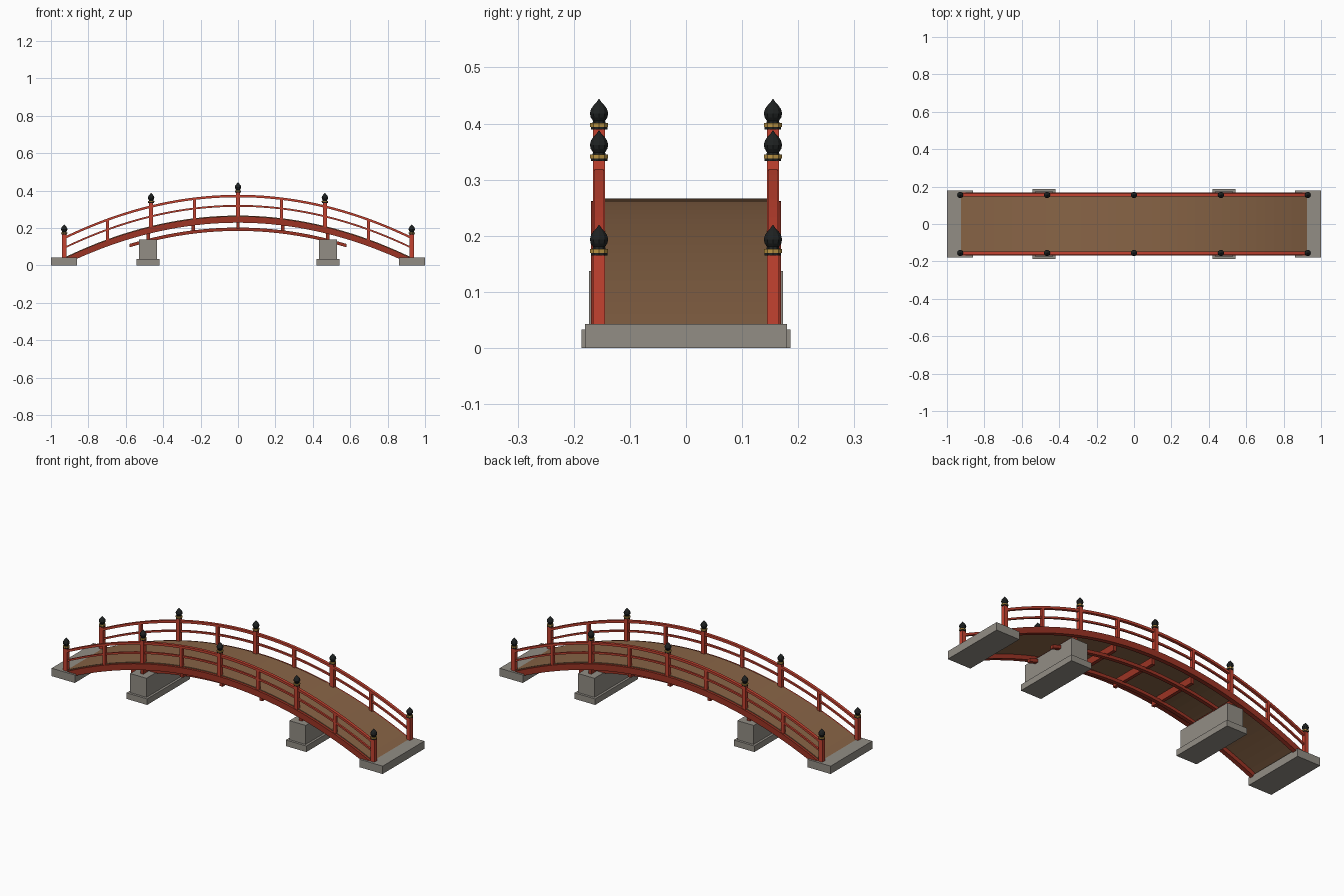
import bpy, bmesh, math

if "Cube" in bpy.data.objects:
    bpy.data.objects.remove(bpy.data.objects["Cube"])

def mat(name, r, g, b):
    lin = lambda c: ((c / 255 + 0.055) / 1.055) ** 2.4 if c > 10 else c / 255 / 12.92
    m = bpy.data.materials.new(name)
    m.diffuse_color = (lin(r), lin(g), lin(b), 1)
    m.use_nodes = True
    m.node_tree.nodes["Principled BSDF"].inputs["Base Color"].default_value = m.diffuse_color
    return m

RED = mat("vermilion", 196, 66, 48)
DARK_RED = mat("dark red", 156, 52, 36)
WOOD = mat("deck brown", 136, 100, 70)
STONE = mat("stone grey", 146, 141, 133)
BLACK = mat("black cap", 30, 33, 33)
GOLD = mat("brass", 184, 146, 66)

def arch(x):
    """Height of the walking surface along the span."""
    return 0.266 - 0.225 * (x / 0.93) ** 2

def finish(name, bm, material):
    bmesh.ops.recalc_face_normals(bm, faces=bm.faces)
    me = bpy.data.meshes.new(name)
    bm.to_mesh(me)
    bm.free()
    me.materials.append(material)
    ob = bpy.data.objects.new(name, me)
    bpy.context.collection.objects.link(ob)
    return ob

def box(name, x0, x1, y0, y1, z0, z1, material):
    bm = bmesh.new()
    bmesh.ops.create_cube(bm, size=1)
    for v in bm.verts:
        v.co = (x0 if v.co.x < 0 else x1, y0 if v.co.y < 0 else y1,
                z0 if v.co.z < 0 else z1)
    return finish(name, bm, material)

def arched_beam(name, half, y0, y1, low, high, material, n=40):
    """Rectangular section swept along the arch, offsets measured from the deck top."""
    bm = bmesh.new()
    rings = []
    for i in range(n + 1):
        x = -half + 2 * half * i / n
        z = arch(x)
        rings.append([bm.verts.new(p) for p in ((x, y0, z + low), (x, y1, z + low),
                                                (x, y1, z + high), (x, y0, z + high))])
    for a, b in zip(rings, rings[1:]):
        for k in range(4):
            bm.faces.new((a[k], a[(k + 1) % 4], b[(k + 1) % 4], b[k]))
    bm.faces.new(rings[0])
    bm.faces.new(rings[-1])
    return finish(name, bm, material)

def lathe(name, x, y, z, profile, material, n=10):
    """Turned part from (radius, height) points."""
    bm = bmesh.new()
    rings = [[bm.verts.new((x + r * math.cos(2 * math.pi * k / n),
                            y + r * math.sin(2 * math.pi * k / n), z + h))
              for k in range(n)] for r, h in profile]
    for a, b in zip(rings, rings[1:]):
        for k in range(n):
            bm.faces.new((a[k], a[(k + 1) % n], b[(k + 1) % n], b[k]))
    bm.faces.new(rings[0])
    bm.faces.new(rings[-1])
    return finish(name, bm, material)

# Deck
arched_beam("deck", 0.935, -0.156, 0.156, -0.014, 0, WOOD)

# Stone abutments and piers
for s, side in ((-1, "left"), (1, "right")):
    xa, xb = sorted((s * 0.86, s * 1.0))
    box(side + "_abutment", xa, xb, -0.18, 0.18, 0, 0.043, STONE)
    c = s * 0.481
    box(side + "_pier_base", c - 0.062, c + 0.062, -0.186, 0.186, 0, 0.033, STONE)
    box(side + "_pier", c - 0.049, c + 0.049, -0.173, 0.173, 0.033, 0.137, STONE)

# Cross beams under the deck
for i in range(-2, 3):
    x = i * 0.24
    z = arch(x)
    box("cross_beam", x - 0.009, x + 0.009, -0.145, 0.145, z - 0.068, z - 0.03, DARK_RED)

for s, side in ((-1, "front"), (1, "back")):
    # Side stringer and lower support arch
    y0, y1 = sorted((s * 0.145, s * 0.169))
    arched_beam(side + "_stringer", 0.93, y0, y1, -0.038, -0.004, DARK_RED)
    y0, y1 = sorted((s * 0.075, s * 0.095))
    arched_beam(side + "_lower_arch", 0.58, y0, y1, -0.082, -0.064, DARK_RED, 28)

    # Handrail and middle rail
    y = s * 0.155
    arched_beam(side + "_handrail", 0.93, y - 0.008, y + 0.008, 0.098, 0.111, RED)
    arched_beam(side + "_middle_rail", 0.93, y - 0.005, y + 0.005, 0.047, 0.057, RED)

    # Main posts with capped finials
    for i in range(-2, 3):
        x = i * 0.4645
        z = arch(x)
        box(side + "_post", x - 0.011, x + 0.011, y - 0.011, y + 0.011, z - 0.02, z + 0.125, RED)
        lathe(side + "_post_collar", x, y, z, [(0.0155, 0.123), (0.0155, 0.128)], BLACK)
        lathe(side + "_post_ring", x, y, z, [(0.0168, 0.128), (0.0168, 0.135)], GOLD)
        lathe(side + "_finial", x, y, z,
              [(0.012, 0.135), (0.0115, 0.139), (0.0155, 0.145), (0.0172, 0.152),
               (0.0150, 0.160), (0.0090, 0.168), (0.0040, 0.173), (0.0006, 0.178)], BLACK)

    # Slim intermediate posts
    for i in (-3, -1, 1, 3):
        x = i * 0.2323
        z = arch(x)
        box(side + "_slim_post", x - 0.008, x + 0.008, y - 0.008, y + 0.008,
            z - 0.01, z + 0.102, RED)
